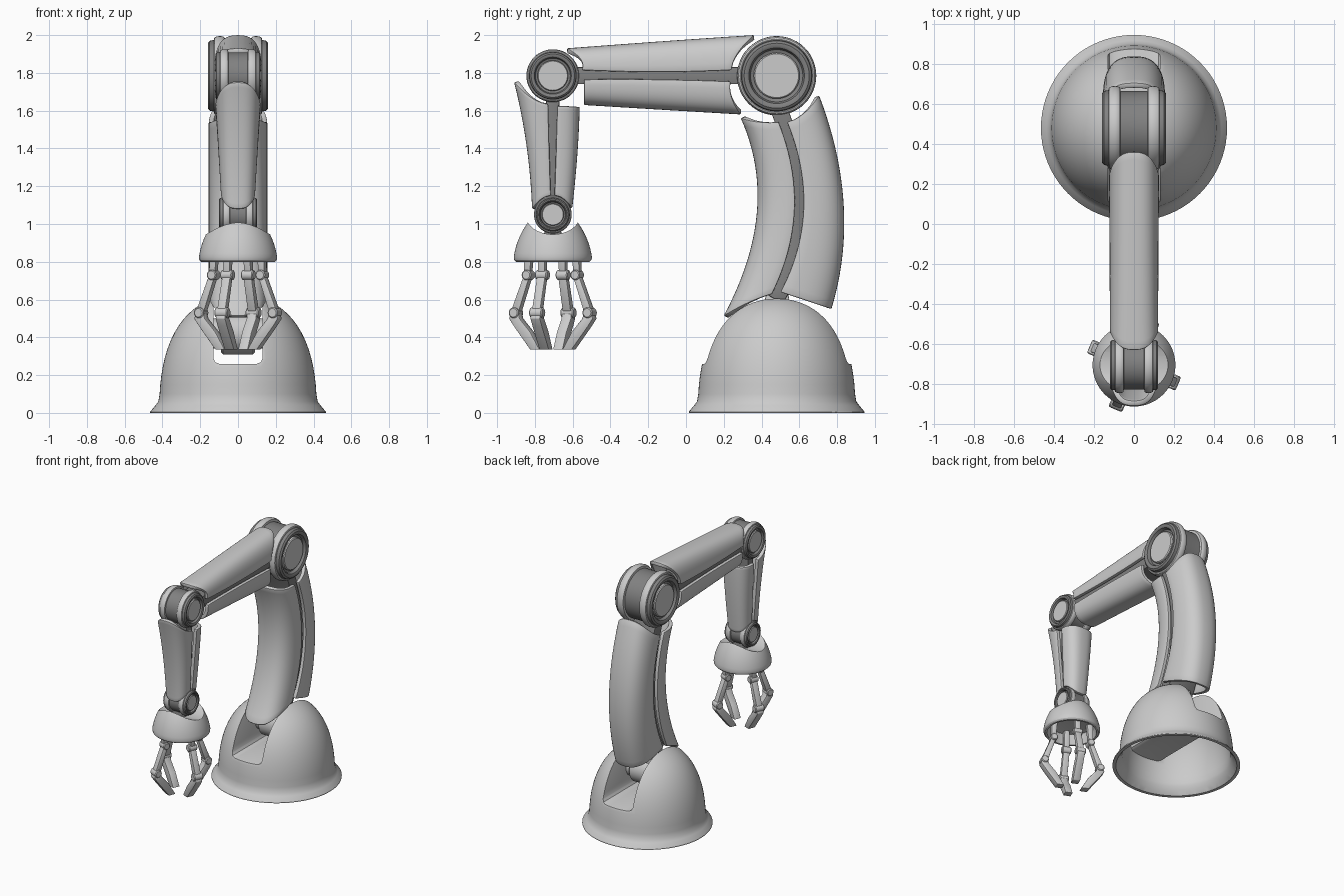
import bpy, bmesh, math
from mathutils import Vector
from mathutils.geometry import interpolate_bezier

if "Cube" in bpy.data.objects:
    bpy.data.objects.remove(bpy.data.objects["Cube"])

DARK = bpy.data.materials.new("dark_grey")
DARK.diffuse_color = (0.22, 0.22, 0.22, 1)
DARK.use_nodes = True
DARK.node_tree.nodes["Principled BSDF"].inputs["Base Color"].default_value = DARK.diffuse_color


def add(name, bm, dark=False, recalc=True):
    bmesh.ops.remove_doubles(bm, verts=bm.verts, dist=1e-5)
    if recalc:
        bmesh.ops.recalc_face_normals(bm, faces=bm.faces)
    me = bpy.data.meshes.new(name)
    bm.to_mesh(me)
    bm.free()
    ob = bpy.data.objects.new(name, me)
    bpy.context.collection.objects.link(ob)
    if dark:
        me.materials.append(DARK)
    return ob


def mod(ob, kind, **props):
    m = ob.modifiers.new(kind.lower(), kind)
    for k, v in props.items():
        setattr(m, k, v)
    bpy.context.view_layer.objects.active = ob
    bpy.ops.object.modifier_apply(modifier=m.name)
    return ob


def bevel(ob, width, segments=2):
    return mod(ob, 'BEVEL', width=width, segments=segments, limit_method='ANGLE')


def cut(ob, cutter):
    mod(ob, 'BOOLEAN', object=cutter, operation='DIFFERENCE', solver='EXACT')
    bpy.data.objects.remove(cutter)


def lathe(name, prof, loc, axis='X', closed=False, dark=False, n=48):
    """Spin (radius, height) points about an axis through loc."""
    bm = bmesh.new()
    rings = []
    for i in range(n):
        a = 2 * math.pi * i / n
        ring = []
        for r, h in prof:
            c, s = r * math.cos(a), r * math.sin(a)
            co = (h, c, s) if axis == 'X' else (c, s, h)
            ring.append(bm.verts.new(Vector(co) + Vector(loc)))
        rings.append(ring)
    m = len(prof)
    for i in range(n):
        p, q = rings[i], rings[(i + 1) % n]
        for j in range(m if closed else m - 1):
            k = (j + 1) % m
            bm.faces.new((p[j], p[k], q[k], q[j]))
    bmesh.ops.dissolve_degenerate(bm, dist=1e-6, edges=bm.edges)
    return add(name, bm, dark)


def prism(name, pts, hw, dark=False, bev=0.005):
    """Extrude a side outline (y, z) to +-hw in x."""
    bm = bmesh.new()
    f = bm.faces.new([bm.verts.new((-hw, y, z)) for y, z in pts])
    g = bmesh.ops.extrude_face_region(bm, geom=[f])['geom']
    bmesh.ops.translate(bm, vec=(2 * hw, 0, 0), verts=[v for v in g if isinstance(v, bmesh.types.BMVert)])
    return bevel(add(name, bm, dark), bev)


def quad(p, u):
    """Parabola through three points."""
    a, b, c = (Vector(q) for q in p)
    return a * ((1 - u) * (1 - 2 * u)) + b * (4 * u * (1 - u)) + c * (u * (2 * u - 1))


def core(name, path, half, hw):
    left, right = [], []
    for i in range(17):
        u = i / 16
        t = (quad(path, u + .01) - quad(path, u - .01)).normalized()
        off = Vector((-t.y, t.x)) * half
        left.append(quad(path, u) + off)
        right.append(quad(path, u) - off)
    return prism(name, left + right[::-1], hw, True)


def shell(name, inner, outer, w, bows, p=0.75, nu=24, nv=24):
    """Curved cover plate between an inner side edge and an outer crown line."""
    bm = bmesh.new()
    rows = []
    for i in range(nu + 1):
        u = i / nu
        a, b = quad(inner, u), quad(outer, u)
        t = (quad(outer, 1) - quad(outer, 0)).normalized()
        bow = t * (bows[0] * (1 - u) ** 3 - bows[1] * u ** 3)
        wid = w[0] + (w[1] - w[0]) * u
        row = []
        for j in range(nv + 1):
            v = math.pi * j / nv
            c, s = math.cos(v), max(math.sin(v), 0) ** p
            q = a + (b - a) * s + bow * 4 * s * (1 - s)
            row.append(bm.verts.new((math.copysign(abs(c) ** p, c) * wid, q.x, q.y)))
        rows.append(row)
    for i in range(nu):
        for j in range(nv):
            bm.faces.new((rows[i][j], rows[i][j + 1], rows[i + 1][j + 1], rows[i + 1][j]))
    bm.normal_update()
    bm.faces.ensure_lookup_table()
    d = quad(outer, .5) - quad(inner, .5)
    if bm.faces[(nu // 2) * nv + nv // 2].normal.dot(Vector((0, d.x, d.y))) < 0:
        bmesh.ops.reverse_faces(bm, faces=bm.faces)
    ob = add(name, bm, recalc=False)
    mod(ob, 'SOLIDIFY', thickness=0.028, offset=-1)
    return bevel(ob, 0.006)


def joint(name, y, z, R, hw):
    loc = (0, y, z)
    half = [(0, .78), (.6, .78), (.66, .82), (.7, .96), (.75, 1), (.82, 1), (.88, .94), (.9, .8), (.88, .5)]
    lathe(name + "_drum", [(r * R, h * hw) for r, h in half] + [(r * R, -h * hw) for r, h in half[::-1]],
          loc, dark=True)
    rim = [(.86, .42), (.96, .44), (.99, .5), (1, .58), (.99, .7), (.96, .78), (.92, .8), (.86, .78)]
    for s, side in ((1, "right"), (-1, "left")):
        lathe(f"{name}_rim_{side}", [(r * R, s * h * hw) for r, h in rim], loc, closed=True)
        cap = [(0, .75), (.58, .75), (.58, .9), (.55, .94), (0, .94)]
        lathe(f"{name}_cap_{side}", [(r * R, s * h * hw) for r, h in cap], loc)


def box(name, x, y0, y1, z0, z1, bev):
    return prism(name, [(y0, z0), (y1, z0), (y1, z1), (y0, z1)], x, bev=bev)


def arc(a, b, c, d, n=20):
    return [(v.x, v.y) for v in interpolate_bezier(*(Vector((*q, 0)) for q in (a, b, c, d)), n)]


# Base: hollow flared dome with a slot and an inner trough
dome = arc((0, .625), (.26, .625), (.40, .42), (.415, .1))
base = lathe("base_dome", dome + [(.422, .06), (.437, .04), (.465, .006), (.465, 0), (0, 0)], (0, .48, 0), 'Z', n=80)
inside = lathe("inside_cutter", [(max(r - .02, 0), h - .02) for r, h in dome]
               + [(.402, .06), (.415, .035), (.448, -.01), (0, -.01)], (0, .48, 0), 'Z', n=80)
cut(inside, box("trough_cutter", .15, -.3, 1.3, .24, 1.2, .03))
cut(base, inside)
cut(base, box("slot_cutter", .13, -.3, 1.3, .26, 1.2, .03))
bevel(base, .004)

# Lower arm
core("lower_arm_core", [(.48, 1.64), (.60, 1.08), (.475, .60)], .045, .115)
prism("lower_arm_stem", [(.41, .40), (.55, .40), (.55, .58), (.53, .70), (.45, .70), (.41, .58)], .085)
lathe("base_pivot", [(0, .09), (.10, .09), (.11, .08), (.11, -.08), (.10, -.09), (0, -.09)], (0, .48, .42))
lathe("base_pivot_axle", [(0, .165), (.08, .165), (.08, -.165), (0, -.165)], (0, .48, .42))
shell("lower_arm_front_shell", [(.49, 1.54), (.575, 1.08), (.455, .63)],
      [(.29, 1.56), (.375, 1.06), (.20, .515)], (.155, .155), (.01, .01))
shell("lower_arm_back_shell", [(.535, 1.54), (.622, 1.08), (.50, .64)],
      [(.705, 1.68), (.835, 1.1), (.77, .55)], (.155, .155), (.025, 0))
joint("elbow_joint", .48, 1.785, .21, .16)

# Upper arm
core("upper_arm_core", [(.30, 1.785), (-.14, 1.785), (-.59, 1.785)], .045, .085)
shell("upper_arm_top_shell", [(.24, 1.815), (-.15, 1.805), (-.55, 1.815)],
      [(.36, 2.0), (-.13, 1.967), (-.63, 1.93)], (.125, .12), (.025, .03))
shell("upper_arm_bottom_shell", [(.235, 1.755), (-.15, 1.765), (-.54, 1.765)],
      [(.29, 1.58), (-.13, 1.605), (-.54, 1.63)], (.125, .12), (.02, 0))
joint("forearm_joint", -.705, 1.785, .14, .12)

# Forearm
core("forearm_core", [(-.705, 1.68), (-.705, 1.4), (-.705, 1.11)], .035, .07)
shell("forearm_front_shell", [(-.73, 1.635), (-.724, 1.4), (-.716, 1.15)],
      [(-.91, 1.75), (-.845, 1.42), (-.815, 1.08)], (.12, .09), (.025, .015))
shell("forearm_back_shell", [(-.682, 1.625), (-.688, 1.4), (-.696, 1.15)],
      [(-.563, 1.62), (-.575, 1.37), (-.602, 1.085)], (.12, .09), (0, .015))
joint("wrist_joint", -.705, 1.05, .1, .1)

# Hand: domed shell, hollow below, saddle cut for the wrist
hand = lathe("hand_dome", arc((0, 1.09), (.10, 1.09), (.19, .95), (.207, .825))
             + [(.205, .81), (.195, .80), (.18, .80), (.165, .88), (0, .88)], (0, -.705, 0), 'Z', n=64)
ring = [(-.705 + .145 * math.cos(a * math.pi / 20), 1.05 + .105 * math.sin(a * math.pi / 20)) for a in range(40)]
cut(hand, prism("saddle_cutter", ring, .4, bev=.001))
bevel(hand, .004)
prism("wrist_neck", [(-.76, .89), (-.65, .89), (-.67, 1.02), (-.74, 1.02)], .06, True)


def knuckle(name, r, z, R, hw, dark=False):
    prof = [(0, hw), (.8 * R, hw), (R, hw * .85), (R, -hw * .85), (.8 * R, -hw), (0, -hw)]
    return lathe(name, prof, (0, r, z), n=20, dark=dark)


# Four fingers around the hand
for i, deg in enumerate((67, 157, 247, 337), 1):
    parts = [
        prism(f"finger_{i}_mount", [(.11, .89), (.155, .89), (.16, .735), (.125, .735)], .02),
        knuckle(f"finger_{i}_upper_knuckle", .14, .73, .027, .034),
        prism(f"finger_{i}_link", [(.122, .73), (.158, .73), (.228, .55), (.215, .52), (.185, .54)], .024),
        knuckle(f"finger_{i}_lower_knuckle", .212, .53, .028, .037),
        prism(f"finger_{i}_claw", [(.19, .545), (.225, .545), (.242, .50), (.215, .46), (.12, .335),
                                   (.065, .335), (.12, .43), (.18, .50)], .028),
    ]
    for ob in parts:
        ob.location = (0, -.705, 0)
        ob.rotation_euler.z = math.radians(deg - 90)

# Smooth shading with crisp edges
bpy.ops.object.select_all(action='SELECT')
bpy.ops.object.shade_smooth_by_angle(angle=math.radians(35))
